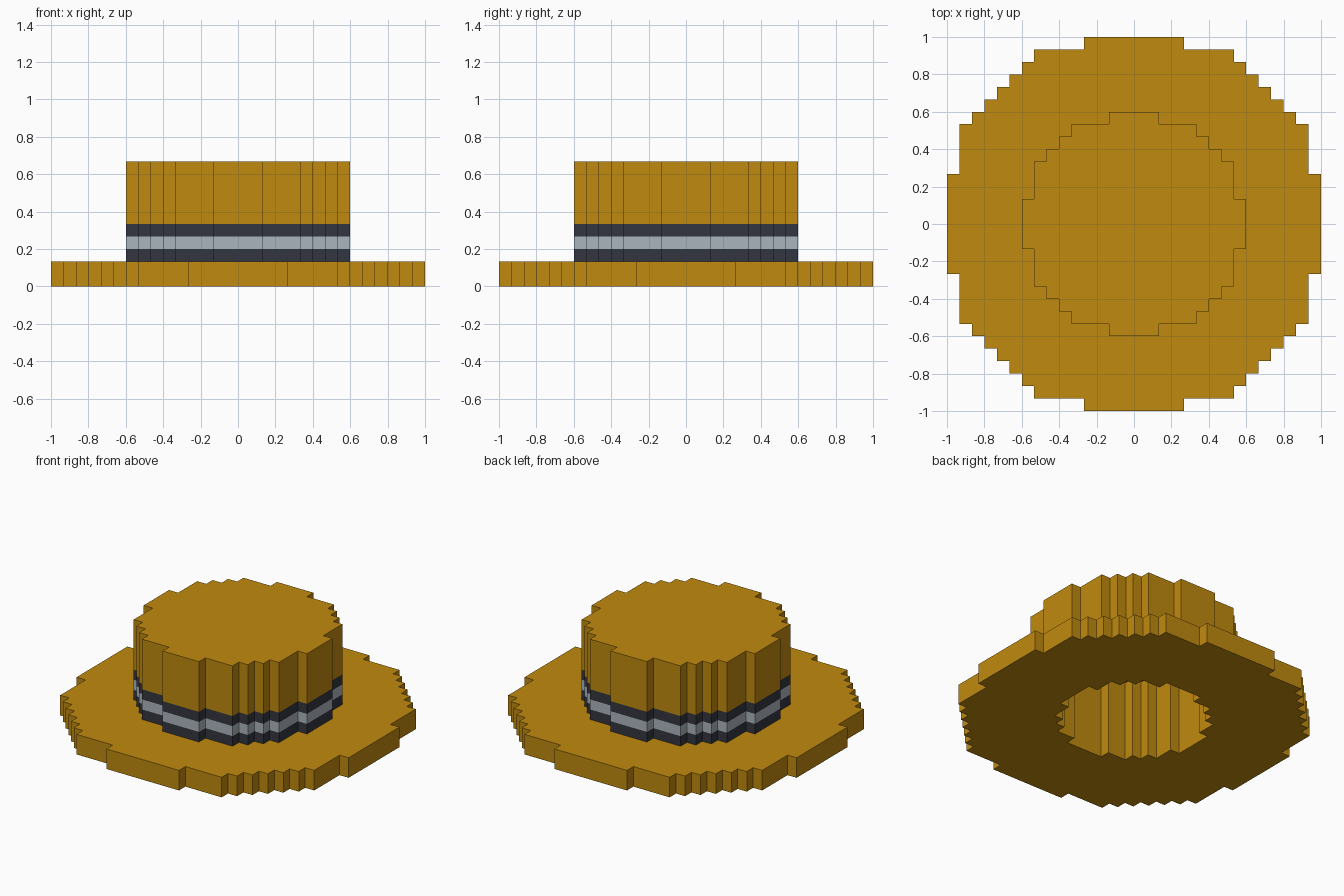
import bpy
import bmesh

if "Cube" in bpy.data.objects:
    bpy.data.objects.remove(bpy.data.objects["Cube"])

U = 1 / 15  # one block


def material(name, rgb):
    m = bpy.data.materials.new(name)
    m.use_nodes = True
    m.diffuse_color = (*rgb, 1)
    bsdf = next(n for n in m.node_tree.nodes if n.type == "BSDF_PRINCIPLED")
    bsdf.inputs["Base Color"].default_value = (*rgb, 1)
    bsdf.inputs["Roughness"].default_value = 0.9
    return m


STRAW = material("straw gold", (0.527, 0.254, 0.0044))
DARK = material("dark ribbon", (0.034, 0.037, 0.053))
GREY = material("grey ribbon", (0.407, 0.462, 0.509))


def outline(steps):
    """Counter-clockwise stepped circle; steps are (half width, distance) per row."""
    quarter = [steps[0]]
    for (w0, _), (w1, y1) in zip(steps, steps[1:]):
        quarter += [(w0, y1), (w1, y1)]
    pts = []
    for _ in range(4):
        pts += quarter
        quarter = [(y, -x) for x, y in quarter]
    return pts[::-1]


BRIM = outline([(4, 15), (8, 14), (9, 13), (10, 12), (11, 11),
                (12, 10), (13, 9), (14, 8), (15, 4)])
CROWN = outline([(2, 9), (5, 8), (6, 7), (7, 6), (8, 5), (9, 2)])
HOLE = outline([(2, 7), (4, 6), (5, 5), (6, 4), (7, 2)])


def ring(bm, pts, z):
    return [bm.verts.new((x * U, y * U, z * U)) for x, y in pts]


def wall(bm, low, high, inward=False):
    n = len(low)
    for i in range(n):
        j = (i + 1) % n
        quad = [low[i], low[j], high[j], high[i]]
        bm.faces.new(quad[::-1] if inward else quad)


def annulus(bm, outer, inner, up):
    """Flat surface between two loops at the same height."""
    edges = []
    for loop in (outer, inner):
        for a, b in zip(loop, loop[1:] + loop[:1]):
            edges.append(bm.edges.get((a, b)) or bm.edges.new((a, b)))
    res = bmesh.ops.triangle_fill(bm, edges=edges, use_beauty=True)
    faces = [g for g in res["geom"] if isinstance(g, bmesh.types.BMFace)]
    for f in faces:
        f.normal_update()
        if (f.normal.z > 0) != up:
            f.normal_flip()
    bmesh.ops.dissolve_limit(bm, angle_limit=0.01, edges=list(
        {e for f in faces for e in f.edges if len(e.link_faces) == 2
         and all(k in faces for k in e.link_faces)}), verts=[])


def finish(bm, name, mat):
    mesh = bpy.data.meshes.new(name)
    bm.to_mesh(mesh)
    bm.free()
    mesh.materials.append(mat)
    obj = bpy.data.objects.new(name, mesh)
    bpy.context.collection.objects.link(obj)


# Brim: wide stepped disc, open in the middle
bm = bmesh.new()
low, high = ring(bm, BRIM, 0), ring(bm, BRIM, 2)
wall(bm, low, high)
annulus(bm, low, ring(bm, HOLE, 0), up=False)
annulus(bm, high, ring(bm, CROWN, 2), up=True)
finish(bm, "brim", STRAW)

# Ribbon: three stripes around the foot of the crown
for name, z, mat in (("ribbon_lower", 2, DARK), ("ribbon_middle", 3, GREY),
                     ("ribbon_upper", 4, DARK)):
    bm = bmesh.new()
    wall(bm, ring(bm, CROWN, z), ring(bm, CROWN, z + 1))
    finish(bm, name, mat)

# Crown: upper walls and flat top
bm = bmesh.new()
low, high = ring(bm, CROWN, 5), ring(bm, CROWN, 10)
wall(bm, low, high)
bm.faces.new(high)
finish(bm, "crown", STRAW)

# Lining: hollow inside of the crown
bm = bmesh.new()
low, high = ring(bm, HOLE, 0), ring(bm, HOLE, 8)
wall(bm, low, high, inward=True)
bm.faces.new(high[::-1])
finish(bm, "lining", STRAW)
